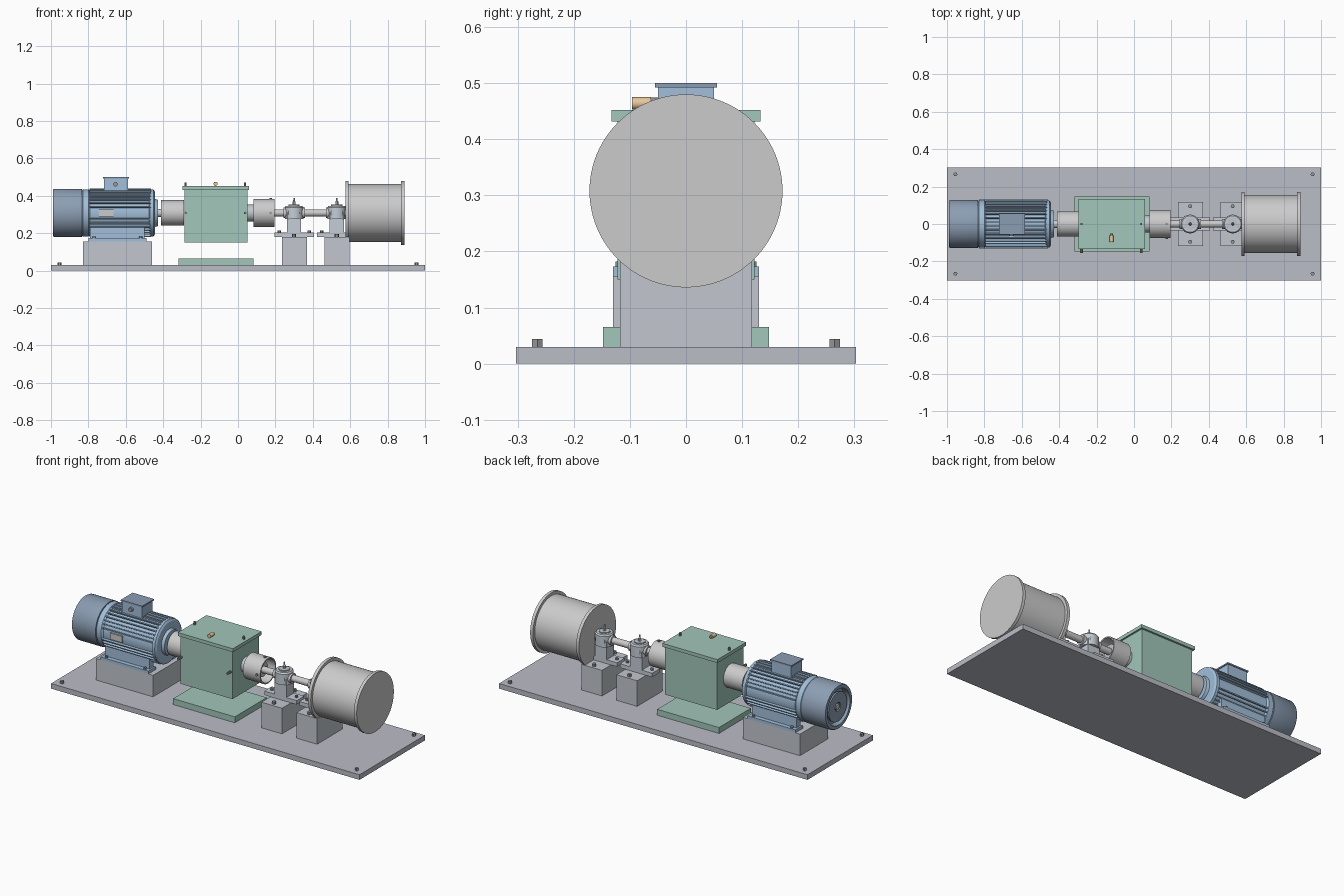
import bpy, bmesh
from math import pi, cos, sin, radians
from mathutils import Matrix, Vector

if "Cube" in bpy.data.objects:
    bpy.data.objects.remove(bpy.data.objects["Cube"])

AX = 0.308  # height of the drive axis
mats = {}
COL = {"blue": (.36, .52, .70), "dark": (.26, .34, .45), "green": (.36, .57, .49),
       "slate": (.50, .51, .57), "stone": (.54, .57, .62), "steel": (.75, .77, .78),
       "brass": (.80, .58, .34), "bolt": (.30, .31, .33), "iron": (.56, .61, .67)}


def finish(bm, name, col):
    bmesh.ops.recalc_face_normals(bm, faces=bm.faces)
    me = bpy.data.meshes.new(name)
    bm.to_mesh(me)
    bm.free()
    me.shade_smooth()
    me.set_sharp_from_angle(angle=radians(30))
    if col not in mats:
        mats[col] = bpy.data.materials.new(col)
        mats[col].diffuse_color = (*COL[col], 1)
    me.materials.append(mats[col])
    ob = bpy.data.objects.new(name, me)
    bpy.context.collection.objects.link(ob)
    return ob


def add_box(bm, x0, x1, y0, y1, z0, z1):
    m = Matrix.Translation(((x0+x1)/2, (y0+y1)/2, (z0+z1)/2)) @ Matrix.Diagonal((x1-x0, y1-y0, z1-z0, 1))
    bmesh.ops.create_cube(bm, size=1, matrix=m)


def box(name, col, *d):
    bm = bmesh.new()
    add_box(bm, *d)
    return finish(bm, name, col)


def lathe(name, col, prof, origin=(0, 0, AX), axis='X', n=64):
    """Spin (distance along axis, radius) points round the axis; ends are capped."""
    bm = bmesh.new()
    rings = []
    for t, r in prof:
        ring = []
        for i in range(n):
            c, s = r*cos(2*pi*i/n), r*sin(2*pi*i/n)
            p = {'X': (t, c, s), 'Y': (c, t, s), 'Z': (c, s, t)}[axis]
            ring.append(bm.verts.new(Vector(p) + Vector(origin)))
        rings.append(ring)
    for a, b in zip(rings, rings[1:]):
        for i in range(n):
            bm.faces.new((a[i], a[(i+1) % n], b[(i+1) % n], b[i]))
    bm.faces.new(rings[0])
    bm.faces.new(rings[-1])
    return finish(bm, name, col)


def cyl(name, col, a, b, r, origin=(0, 0, AX), axis='X', n=48):
    return lathe(name, col, [(a, r), (b, r)], origin, axis, n)


# Base plate with corner bolts
box("base_plate", "slate", -1, 1, -.303, .303, 0, .03)
for sx in (-1, 1):
    for sy in (-1, 1):
        cyl("base_bolt", "bolt", .03, .044, .011, (sx*.955, sy*.265, 0), 'Z', 6)

# Motor: pedestal, body, end bells, fan cover
box("motor_pedestal", "stone", -.83, -.46, -.13, .13, .03, .156)
cyl("motor_body", "blue", -.835, -.455, .118)
lathe("motor_rear_bell", "blue", [(-.835, .12), (-.83, .126), (-.80, .126), (-.79, .118)])
lathe("motor_front_bell", "blue", [(-.475, .118), (-.47, .126), (-.452, .126), (-.445, .115),
                                   (-.445, .075), (-.428, .07)])
lathe("fan_cover", "dark", [(-.96, .10), (-.99, .105), (-.99, .124), (-.983, .128), (-.835, .128)])
lathe("fan_grille_ring", "dark", [(-.975, .085), (-.985, .085), (-.985, .025), (-.965, .025)])
cyl("fan_hub", "steel", -.985, -.955, .016, n=24)

# Radial cooling fins
bm = bmesh.new()
for i in range(36):
    a = 2*pi*(i+.5)/36
    if abs(sin(a)) < .25:
        continue
    m = (Matrix.Translation((-.63, 0, AX)) @ Matrix.Rotation(a, 4, 'X')
         @ Matrix.Translation((0, .119, 0)) @ Matrix.Diagonal((.33, .022, .006, 1)))
    bmesh.ops.create_cube(bm, size=1, matrix=m)
finish(bm, "cooling_fins", "blue")

# Motor feet: flange, web and hold-down bolts
for s in (-1, 1):
    y0, y1 = sorted((s*.06, s*.13))
    box("motor_foot", "blue", -.80, -.49, y0, y1, .156, .173)
    y0, y1 = sorted((s*.07, s*.105))
    box("motor_foot_web", "blue", -.79, -.50, y0, y1, .173, .235)
    for x in (-.77, -.52):
        cyl("motor_foot_bolt", "bolt", .173, .182, .009, (x, s*.118, 0), 'Z', 6)

# Terminal box, cable gland and nameplate
box("terminal_box", "blue", -.717, -.588, -.05, .05, .42, .493)
box("terminal_box_lid", "dark", -.722, -.583, -.055, .055, .492, .5)
cyl("cable_gland", "bolt", -.064, -.05, .012, (-.655, 0, .462), 'Y', 16)
box("nameplate", "steel", -.743, -.665, -.125, -.116, .29, .327)

# Coupling shells, hubs and shafts
cyl("motor_shaft", "steel", -.45, -.29, .022, n=32)
lathe("input_coupling", "steel", [(-.30, .03), (-.40, .03), (-.40, .06), (-.412, .062),
                                  (-.412, .068), (-.29, .068)])
lathe("output_coupling", "steel", [(.10, .03), (.10, .067), (.195, .067), (.195, .074), (.083, .074), (.083, .03)])
cyl("output_coupling_hub", "stone", .09, .165, .042, n=32)
cyl("output_shaft", "steel", .04, .59, .019, n=32)
for i in range(6):
    a = 2*pi*i/6
    cyl("coupling_bolt", "bolt", .10, .15, .007, (0, .054*cos(a), AX+.054*sin(a)), 'X', 6)
cyl("coupling_set_screw_top", "bolt", .07, .08, .007, (.175, 0, AX), 'Z', 8)
cyl("coupling_set_screw_front", "bolt", -.08, -.07, .007, (.175, 0, AX), 'Y', 8)

# Gearbox: foot plate, raised housing, lid, seals and plugs
box("gearbox_foot_plate", "green", -.317, .083, -.148, .148, .03, .065)
box("gearbox_housing", "green", -.287, .05, -.122, .122, .15, .434)
box("gearbox_lid", "green", -.297, .06, -.133, .133, .432, .452)
cyl("output_seal", "stone", .05, .085, .045)
for x in (-.281, .038):
    cyl("lid_bolt", "bolt", .45, .47, .006, (x, 0, 0), 'Z', 8)
    cyl("housing_bolt", "bolt", -.155, -.12, .007, (x, 0, AX), 'Y', 8)
cyl("breather", "brass", -.096, -.062, .011, (-.12, 0, .464), 'Y', 16)
cyl("breather_neck", "brass", -.063, -.052, .005, (-.12, 0, .464), 'Y', 12)

# Two pillow-block bearings on pedestals
for x in (.30, .528):
    box("bearing_pedestal", "stone", x-.066, x+.068, -.118, .118, .03, .18)
    box("bearing_foot", "iron", x-.105, x+.105, -.035, .035, .18, .203)
    box("bearing_block", "iron", x-.038, x+.038, -.035, .035, .203, .31)
    cyl("bearing_housing", "iron", x-.03, x+.03, .042, (0, 0, AX))
    lathe("bearing_cap", "iron", [(.275, .05), (.338, .05), (.346, .044)], (x, 0, 0), 'Z', 40)
    cyl("bearing_cover", "stone", .345, .352, .03, (x, 0, 0), 'Z', 32)
    cyl("bearing_collar", "steel", x-.058, x+.058, .028, n=32)
    lathe("grease_nipple", "steel", [(.35, .008), (.368, .008), (.372, .005), (.388, .004)], (x, 0, 0), 'Z', 12)
    for s in (-1, 1):
        cyl("pedestal_bolt", "bolt", .18, .195, .011, (x, s*.095, 0), 'Z', 6)
        cyl("bearing_foot_bolt", "bolt", .203, .213, .009, (x+s*.08, 0, 0), 'Z', 6)

# Flanged drum
cyl("drum", "steel", .58, .885, .155, n=96)
cyl("drum_inner_flange", "steel", .574, .592, .172, n=96)
cyl("drum_outer_flange", "steel", .872, .89, .172, n=96)

for m in bpy.data.materials:
    if m.users and not m.is_grease_pencil:
        m.use_nodes = True
        m.node_tree.nodes["Principled BSDF"].inputs["Base Color"].default_value = m.diffuse_color
